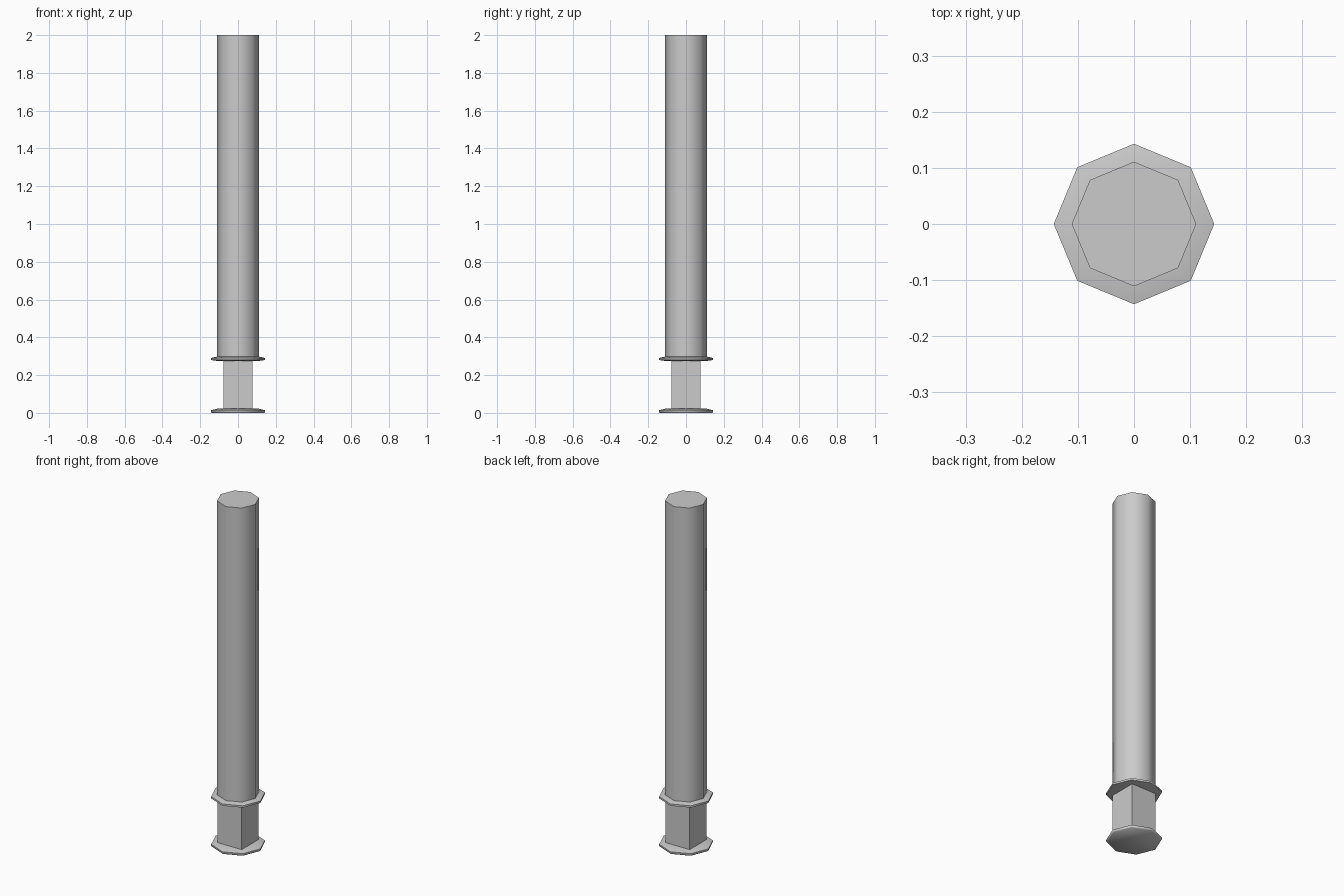
import bpy, bmesh, math

if "Cube" in bpy.data.objects:
    bpy.data.objects.remove(bpy.data.objects["Cube"])


def lathe(name, profile, sides=8, offset=0.0, smooth_angle=None):
    """Closed solid of stacked regular polygons from (radius, z) pairs."""
    bm = bmesh.new()
    rings = []
    for r, z in profile:
        rings.append([bm.verts.new((r * math.cos(offset + 2 * math.pi * i / sides),
                                    r * math.sin(offset + 2 * math.pi * i / sides), z))
                      for i in range(sides)])
    for a, b in zip(rings, rings[1:]):
        for i in range(sides):
            j = (i + 1) % sides
            bm.faces.new((a[i], a[j], b[j], b[i]))
    bm.faces.new(rings[0][::-1])
    bm.faces.new(rings[-1])
    mesh = bpy.data.meshes.new(name)
    bm.to_mesh(mesh)
    bm.free()
    obj = bpy.data.objects.new(name, mesh)
    bpy.context.collection.objects.link(obj)
    if smooth_angle:
        bpy.ops.object.select_all(action='DESELECT')
        obj.select_set(True)
        bpy.context.view_layer.objects.active = obj
        bpy.ops.object.shade_smooth_by_angle(angle=math.radians(smooth_angle))
    return obj


# Octagonal shaft, smooth around its sides
lathe("shaft", [(0.111, 0.292), (0.111, 2.0)], smooth_angle=50)

# Square pedestal block
lathe("pedestal", [(0.11, 0.012), (0.11, 0.285)], sides=4, offset=math.pi / 4)

# Thin octagonal flanges with gently sloped tops
lathe("base_flange", [(0.139, 0.0), (0.143, 0.004), (0.143, 0.014), (0.111, 0.022)],
      smooth_angle=50)
lathe("collar_flange", [(0.111, 0.275), (0.143, 0.28), (0.143, 0.291), (0.111, 0.298)],
      smooth_angle=50)
